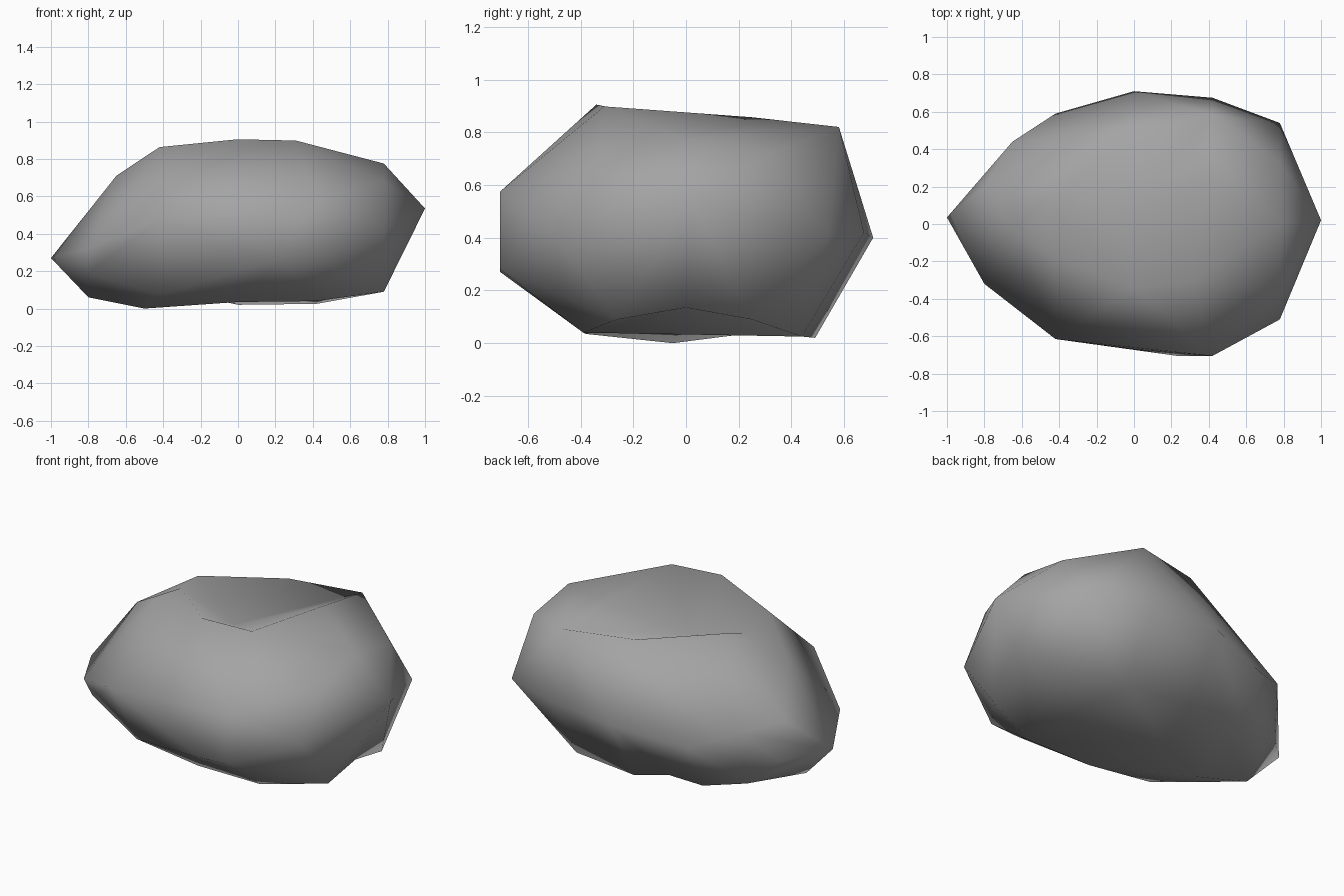
import bpy, bmesh
from mathutils import Vector

cube = bpy.data.objects.get("Cube")
if cube:
    bpy.data.objects.remove(cube, do_unlink=True)

# Stone colour
stone = bpy.data.materials.new("stone_grey")
stone.use_nodes = True
grey = (0.37, 0.37, 0.37, 1)
stone.diffuse_color = grey
bsdf = stone.node_tree.nodes["Principled BSDF"]
bsdf.inputs["Base Color"].default_value = grey
bsdf.inputs["Roughness"].default_value = 0.9

# Cross-sections along x: each is a ring of (y, z) corners
sections = {
    -1.00: [(.035, .27)],
    -0.80: [(-.32, .32), (-.24, .19), (0, .06), (.24, .22), (.2, .45), (0, .52)],
    -0.65: [(-.03, .71), (.44, .425), (.35, .09)],
    -0.50: [(-.05, 0)],
    -0.42: [(-.615, .48), (-.36, .075), (.44, .05), (.59, .33), (-.18, .863)],
    -0.39: [(.18, .857)],
    0.00: [(-.67, .45), (-.38, .035), (.49, .02), (.71, .40), (.48, .83),
           (-.34, .905)],
    0.23: [(-.705, .27)],
    0.31: [(-.31, .898)],
    0.39: [(.25, .857)],
    0.42: [(-.705, .575), (-.705, .28), (-.39, .04), (.44, .025), (.675, .42),
           (.58, .82)],
    0.78: [(-.51, .42), (-.33, .68), (0, .775), (.33, .72), (.54, .41),
           (.25, .09), (-.26, .09)],
    1.00: [(.02, .535)],
}

# Hollows: a point just proud of the stone, and how far it is pushed in
hollows = [
    (Vector((-.06, .04, .885)), Vector((0, 0, -.18))),    # top
    (Vector((-.42, .06, .866)), Vector((0, 0, -.045))),   # top, right rim
    (Vector((-.2, 0, -.01)), Vector((0, 0, .11))),        # underside
    (Vector((-.21, .46, .015)), Vector((0, 0, .05))),     # underside, back
    (Vector((.79, 0, .075)), Vector((-.01, 0, .06))),     # lower left flank
    (Vector((.892, 0, .3)), Vector((-.06, 0, 0))),        # left flank
]

# Boulder: chipped stone wrapped around the sections
bm = bmesh.new()
for x, ring in sections.items():
    for y, z in ring:
        bm.verts.new((x, y, z))
pits = [(bm.verts.new(point), push) for point, push in hollows]
bmesh.ops.convex_hull(bm, input=bm.verts[:])
for vert, push in pits:
    vert.co += push
bmesh.ops.delete(bm, geom=[v for v in bm.verts if not v.link_faces], context='VERTS')
bmesh.ops.recalc_face_normals(bm, faces=bm.faces[:])
for f in bm.faces:
    f.smooth = True
mesh = bpy.data.meshes.new("boulder")
bm.to_mesh(mesh)
bm.free()
mesh.materials.append(stone)
boulder = bpy.data.objects.new("boulder", mesh)
bpy.context.collection.objects.link(boulder)
